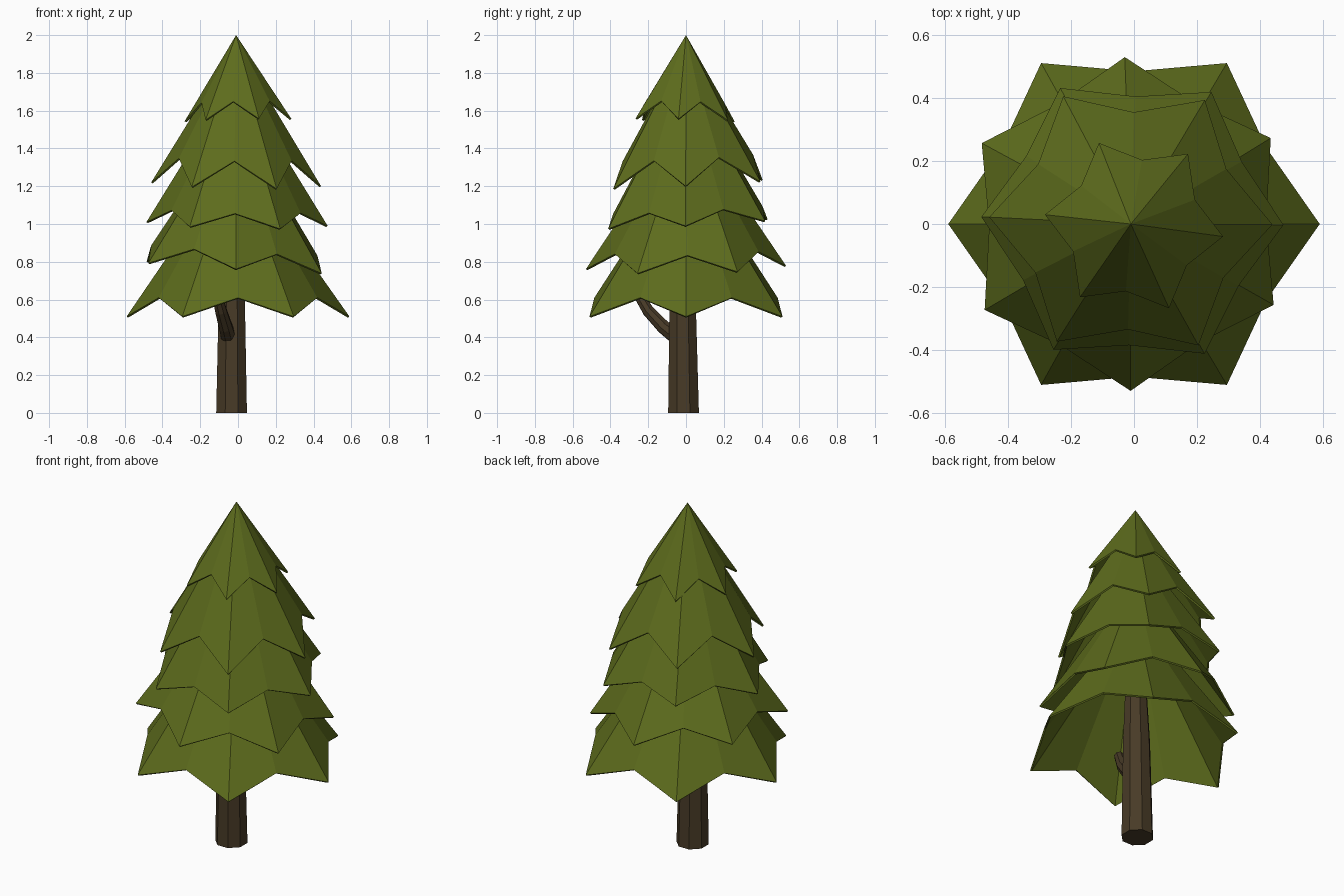
import bpy, bmesh
from math import sin, cos, pi, radians
from mathutils import Vector

if "Cube" in bpy.data.objects:
    bpy.data.objects.remove(bpy.data.objects["Cube"])


def material(name, rgb):
    m = bpy.data.materials.new(name)
    m.diffuse_color = (*rgb, 1)
    m.use_nodes = True
    m.node_tree.nodes["Principled BSDF"].inputs["Base Color"].default_value = m.diffuse_color
    return m


GREEN = material("needles", (0.11, 0.15, 0.012))
BROWN = material("bark", (0.065, 0.043, 0.02))


def add_object(name, bm, mat):
    bmesh.ops.recalc_face_normals(bm, faces=bm.faces)
    me = bpy.data.meshes.new(name)
    bm.to_mesh(me)
    bm.free()
    me.materials.append(mat)
    ob = bpy.data.objects.new(name, me)
    bpy.context.collection.objects.link(ob)
    return ob


def foliage_tier(name, apex_z, tip, valley, angle, tilt, centre):
    """Hollow six-pointed skirt; tip and valley are (radius, z)."""
    bm = bmesh.new()
    cx, cy = centre
    apex = bm.verts.new((-0.01, 0, apex_z))
    rim = []
    for i in range(12):
        r, z = valley if i % 2 else tip
        a = radians(angle + 30 * i)
        x, y = r * cos(a), r * sin(a)
        rim.append(bm.verts.new((cx + x, cy + y, z + tilt[0] * x + tilt[1] * y)))
    for i in range(12):
        bm.faces.new((apex, rim[i], rim[(i + 1) % 12]))
    ob = add_object(name, bm, GREEN)
    # thin shell, thickened inwards
    bm = bmesh.new()
    bm.from_mesh(ob.data)
    for f in bm.faces:
        if f.normal.z < 0:
            f.normal_flip()
    bm.to_mesh(ob.data)
    bm.free()
    mod = ob.modifiers.new("thickness", "SOLIDIFY")
    mod.thickness = 0.01
    mod.offset = -1


def tapered_tube(name, stations, sides):
    """Faceted tube through (x, y, z, radius) stations."""
    bm = bmesh.new()
    pts = [Vector(s[:3]) for s in stations]
    rings = []
    for i, s in enumerate(stations):
        d = pts[min(i + 1, len(pts) - 1)] - pts[max(i - 1, 0)]
        if i == 0 and s[2] == 0:
            d = Vector((0, 0, 1))
        q = Vector((0, 0, 1)).rotation_difference(d.normalized())
        rings.append([bm.verts.new(pts[i] + q @ Vector((
            s[3] * cos(2 * pi * (k + 0.5) / sides),
            s[3] * sin(2 * pi * (k + 0.5) / sides), 0))) for k in range(sides)])
    for a, b in zip(rings, rings[1:]):
        for k in range(sides):
            n = (k + 1) % sides
            bm.faces.new((a[k], a[n], b[n], b[k]))
    bm.faces.new(rings[0])
    bm.faces.new(rings[-1])
    add_object(name, bm, BROWN)


# Foliage, bottom to top: apex height, tip, valley, rotation, tilt, centre
tiers = [
    (1.36, (0.59, 0.51), (0.485, 0.61), 0, (0, 0), (0, 0)),
    (1.56, (0.53, 0.77), (0.44, 0.86), 31, (-0.06, 0.015), (-0.02, 0)),
    (1.78, (0.48, 1.00), (0.395, 1.075), -1.5, (-0.02, 0.05), (-0.005, 0.01)),
    (1.95, (0.45, 1.21), (0.345, 1.35), -1.5, (-0.02, 0.05), (-0.01, 0.01)),
    (2.00, (0.285, 1.55), (0.21, 1.645), -7, (0.02, -0.02), (0.0, -0.005)),
]
for i, t in enumerate(tiers):
    foliage_tier(f"foliage_tier_{i + 1}", *t)

# Leaning trunk
tapered_tube("trunk", [(-0.034, -0.013, 0, 0.088), (-0.033, -0.018, 0.6, 0.075),
                       (-0.01, 0, 1.2, 0.045)], 8)

# Bare side branch rising into the lowest tier
tapered_tube("branch", [(-0.05, -0.05, 0.40, 0.042), (-0.065, -0.12, 0.455, 0.038),
                        (-0.09, -0.20, 0.54, 0.033), (-0.115, -0.26, 0.64, 0.028)], 8)
